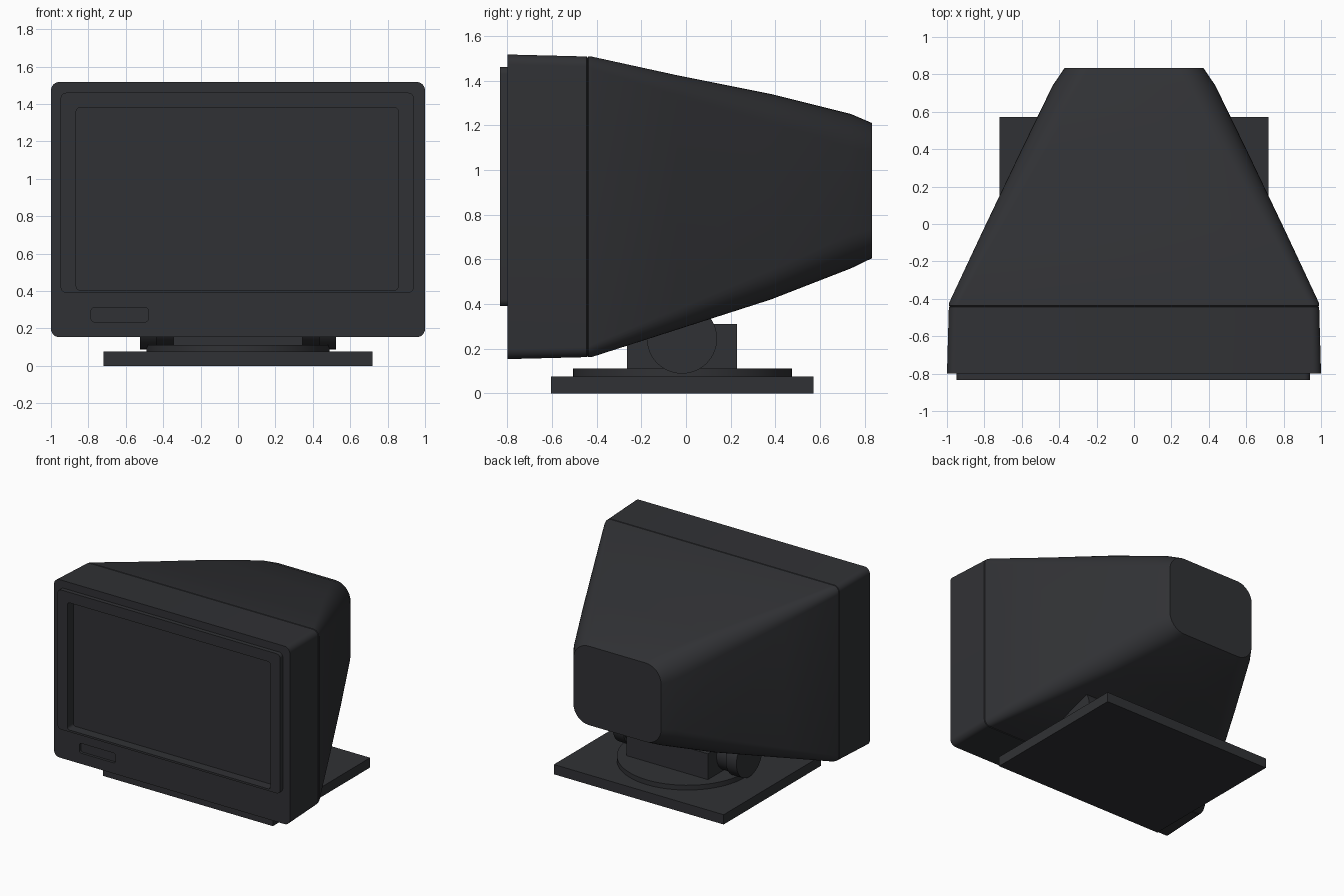
import bpy, bmesh
from math import cos, sin, pi, radians

if "Cube" in bpy.data.objects:
    bpy.data.objects.remove(bpy.data.objects["Cube"])

mat = bpy.data.materials.new("dark_plastic")
mat.diffuse_color = (0.03, 0.031, 0.035, 1)
mat.use_nodes = True
mat.node_tree.nodes["Principled BSDF"].inputs["Base Color"].default_value = mat.diffuse_color


def finish(ob):
    ob.data.materials.append(mat)
    bpy.ops.object.select_all(action='DESELECT')
    ob.select_set(True)
    bpy.context.view_layer.objects.active = ob
    bpy.ops.object.shade_smooth_by_angle(angle=radians(30))
    return ob


def rounded_rect(y, x0, x1, z0, z1, r, n=8):
    pts = []
    for k, (cx, cz) in enumerate([(x1 - r, z1 - r), (x0 + r, z1 - r),
                                  (x0 + r, z0 + r), (x1 - r, z0 + r)]):
        for i in range(n + 1):
            a = (k + i / n) * pi / 2
            pts.append((cx + r * cos(a), y, cz + r * sin(a)))
    return pts


def loft(name, sections):
    """Skin rounded rectangles (y, x0, x1, z0, z1, radius), capped at both ends."""
    bm = bmesh.new()
    rings = [[bm.verts.new(p) for p in rounded_rect(*s)] for s in sections]
    n = len(rings[0])
    for a, b in zip(rings, rings[1:]):
        for i in range(n):
            j = (i + 1) % n
            bm.faces.new((a[i], a[j], b[j], b[i]))
    bm.faces.new(rings[0])
    bm.faces.new(rings[-1])
    bmesh.ops.recalc_face_normals(bm, faces=bm.faces)
    me = bpy.data.meshes.new(name)
    bm.to_mesh(me)
    bm.free()
    ob = bpy.data.objects.new(name, me)
    bpy.context.collection.objects.link(ob)
    return ob


def box(name, x, y0, y1, z0, z1):
    bpy.ops.mesh.primitive_cube_add(size=1, location=(0, (y0 + y1) / 2, (z0 + z1) / 2))
    ob = bpy.context.object
    ob.name = name
    ob.scale = (2 * x, y1 - y0, z1 - z0)
    return finish(ob)


def cylinder(name, r, depth, loc, rot=(0, 0, 0)):
    bpy.ops.mesh.primitive_cylinder_add(vertices=64, radius=r, depth=depth,
                                        location=loc, rotation=rot)
    ob = bpy.context.object
    ob.name = name
    return finish(ob)


# front housing, raised frame and recessed screen in one skin
bezel = loft("front_bezel", [
    (-0.435, -0.975, 0.975, 0.175, 1.495, 0.04),
    (-0.445, -0.99, 0.99, 0.162, 1.508, 0.045),
    (-0.80, -1.0, 1.0, 0.153, 1.517, 0.045),
    (-0.80, -0.948, 0.94, 0.39, 1.46, 0.03),
    (-0.833, -0.948, 0.94, 0.39, 1.46, 0.03),
    (-0.833, -0.865, 0.857, 0.405, 1.38, 0.02),
    (-0.76, -0.865, 0.857, 0.405, 1.38, 0.02)])

# shallow slot at lower left
cutter = loft("slot_cutter", [(-0.85, -0.785, -0.48, 0.235, 0.31, 0.015),
                              (-0.78, -0.785, -0.48, 0.235, 0.31, 0.015)])
cutter.hide_render = True
cutter.hide_set(True)
mod = bezel.modifiers.new("slot", 'BOOLEAN')
mod.operation = 'DIFFERENCE'
mod.solver = 'EXACT'
mod.object = cutter
bpy.context.view_layer.objects.active = bezel
bpy.ops.object.modifier_apply(modifier="slot")
bpy.data.objects.remove(cutter)
finish(bezel)

# tapering tube housing
finish(loft("rear_shell", [
    (-0.447, -0.975, 0.975, 0.175, 1.495, 0.04),
    (-0.437, -0.99, 0.99, 0.162, 1.508, 0.045),
    (-0.42, -0.988, 0.988, 0.163, 1.507, 0.055),
    (-0.04, -0.81, 0.81, 0.285, 1.424, 0.09),
    (0.38, -0.61, 0.61, 0.42, 1.34, 0.13),
    (0.74, -0.435, 0.435, 0.56, 1.25, 0.15),
    (0.833, -0.372, 0.372, 0.605, 1.21, 0.13)]))

# stand
box("base_plate", 0.72, -0.605, 0.572, 0, 0.075)
cylinder("swivel_disc", 0.49, 0.04, (0, -0.016, 0.092))
box("neck_block", 0.345, -0.265, 0.228, 0.11, 0.31)

# tilt hinge with wider end caps
side = (0, pi / 2, 0)
cylinder("hinge_shaft", 0.14, 0.96, (0, -0.018, 0.245), side)
for s in (-1, 1):
    cylinder("hinge_cap", 0.157, 0.09, (s * 0.48, -0.018, 0.245), side)
